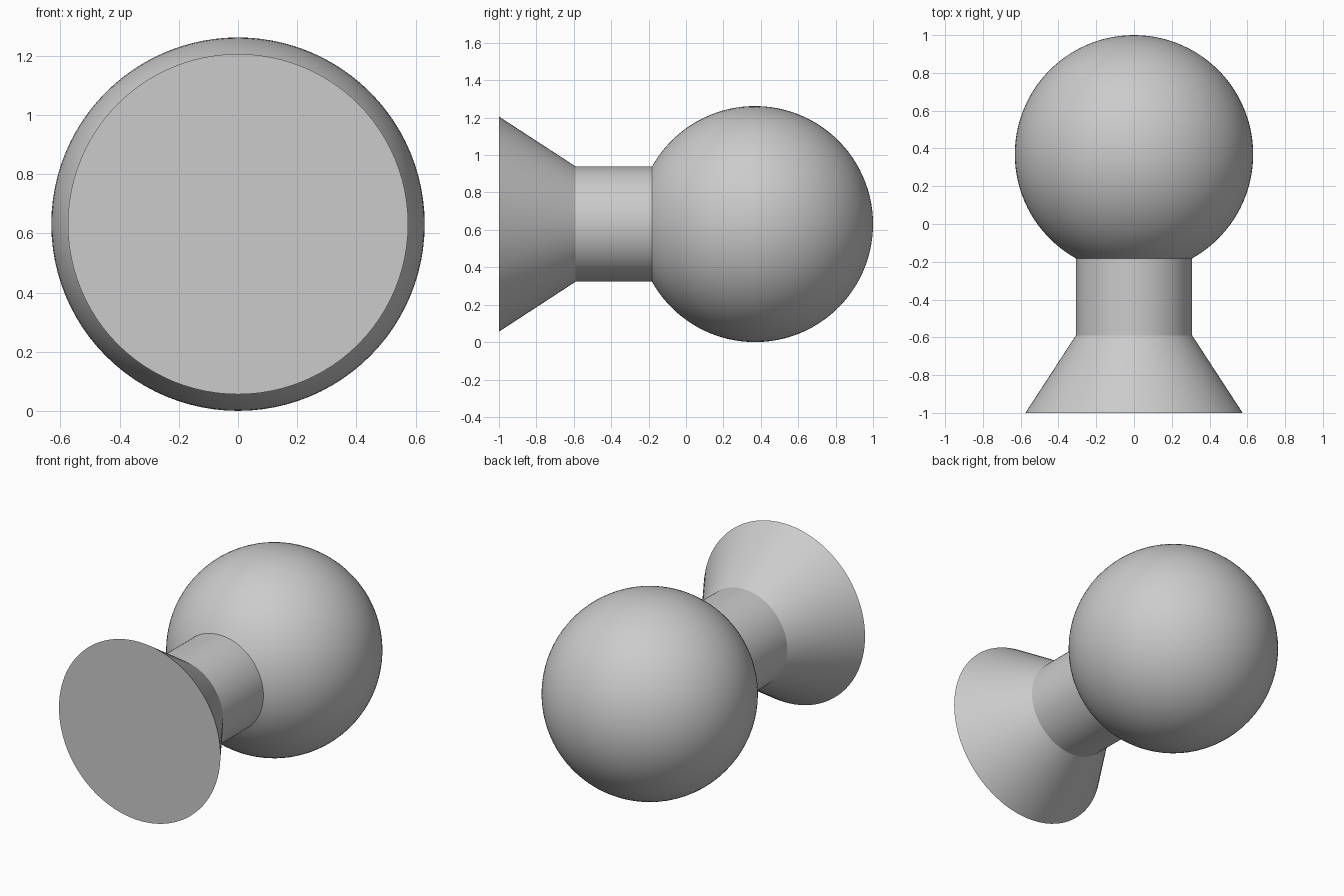
import bpy, bmesh, math

if "Cube" in bpy.data.objects:
    bpy.data.objects.remove(bpy.data.objects["Cube"])

SEGMENTS = 96
BALL_R, NECK_R, FLARE_R = 0.631, 0.308, 0.575
BALL_Y = 1.0 - BALL_R
AXIS_Z = BALL_R

grey = bpy.data.materials.new("mid grey")
grey.diffuse_color = (0.6, 0.6, 0.6, 1)
grey.use_nodes = True
grey.node_tree.nodes["Principled BSDF"].inputs["Base Color"].default_value = grey.diffuse_color

# Profile as (radius, y): flared foot, straight neck, then the ball arc
profile = [(FLARE_R, -1.0), (NECK_R, -0.59)]
start = math.asin(NECK_R / BALL_R)
ARC = 44
for i in range(ARC):
    a = start + (math.pi - start) * i / ARC
    profile.append((BALL_R * math.sin(a), BALL_Y - BALL_R * math.cos(a)))

# Revolve the profile around the y axis
bm = bmesh.new()
rings = []
for r, y in profile:
    ring = []
    for k in range(SEGMENTS):
        t = 2 * math.pi * k / SEGMENTS
        ring.append(bm.verts.new((r * math.cos(t), y, AXIS_Z + r * math.sin(t))))
    rings.append(ring)
for a, b in zip(rings, rings[1:]):
    for k in range(SEGMENTS):
        n = (k + 1) % SEGMENTS
        bm.faces.new((a[k], a[n], b[n], b[k]))

# Flat front disc and rounded back pole
bm.faces.new(rings[0])
pole = bm.verts.new((0, 1.0, AXIS_Z))
for k in range(SEGMENTS):
    bm.faces.new((rings[-1][k], rings[-1][(k + 1) % SEGMENTS], pole))
bmesh.ops.recalc_face_normals(bm, faces=bm.faces)

mesh = bpy.data.meshes.new("ball_stud")
bm.to_mesh(mesh)
bm.free()
mesh.materials.append(grey)
stud = bpy.data.objects.new("ball_stud", mesh)
bpy.context.collection.objects.link(stud)

# Smooth surfaces with crisp edges at the foot, neck and ball joins
bpy.context.view_layer.objects.active = stud
stud.select_set(True)
bpy.ops.object.shade_smooth_by_angle(angle=math.radians(25))
